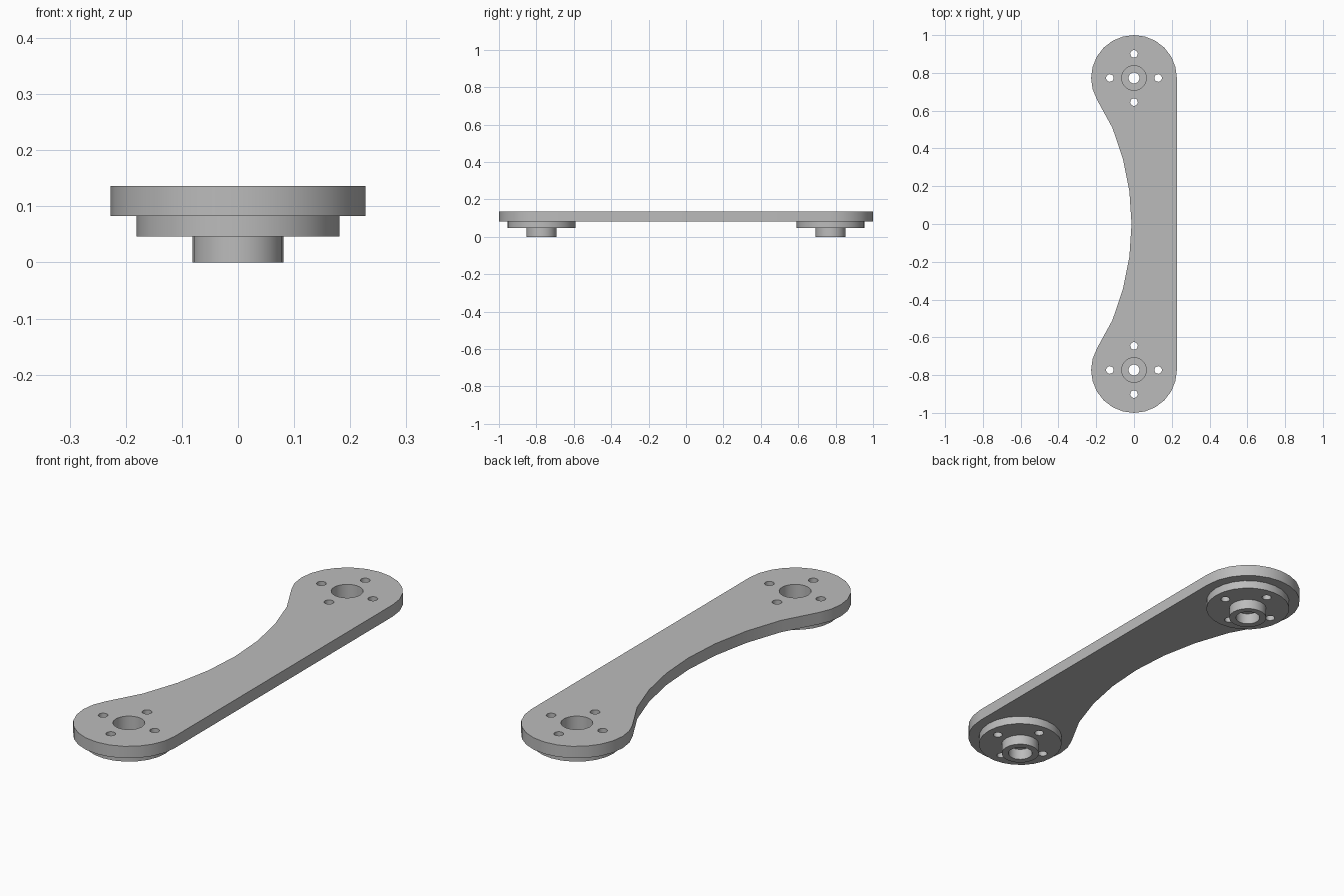
import bpy, bmesh
from math import sin, cos, pi, radians

if "Cube" in bpy.data.objects:
    bpy.data.objects.remove(bpy.data.objects["Cube"])

END_Y, END_R = 0.773, 0.227      # rounded ends of the plate
WAIST_X, WAIST_R = -1.343, 1.33  # centre and radius of the concave side

grey = bpy.data.materials.new("plain grey")
grey.diffuse_color = (0.5, 0.5, 0.5, 1)
grey.use_nodes = True
grey.node_tree.nodes["Principled BSDF"].inputs["Base Color"].default_value = grey.diffuse_color


def finish(name, bm):
    bmesh.ops.recalc_face_normals(bm, faces=bm.faces)
    me = bpy.data.meshes.new(name)
    bm.to_mesh(me)
    bm.free()
    me.materials.append(grey)
    ob = bpy.data.objects.new(name, me)
    bpy.context.collection.objects.link(ob)
    return ob


def prism(name, pts, z0, z1):
    bm = bmesh.new()
    face = bm.faces.new([bm.verts.new((x, y, z0)) for x, y in pts])
    ext = bmesh.ops.extrude_face_region(bm, geom=[face], use_keep_orig=True)
    top = [v for v in ext["geom"] if isinstance(v, bmesh.types.BMVert)]
    bmesh.ops.translate(bm, verts=top, vec=(0, 0, z1 - z0))
    return finish(name, bm)


def lathe(name, profile, cx, cy, sides=24):
    """Solid of revolution from (radius, z) pairs, capped at both ends."""
    bm = bmesh.new()
    rings = [[bm.verts.new((cx + r * cos(2 * pi * i / sides),
                            cy + r * sin(2 * pi * i / sides), z))
              for i in range(sides)] for r, z in profile]
    for a, b in zip(rings, rings[1:]):
        for i in range(sides):
            j = (i + 1) % sides
            bm.faces.new((a[i], a[j], b[j], b[i]))
    bm.faces.new(rings[0][::-1])
    bm.faces.new(rings[-1])
    return finish(name, bm)


def combine(target, other, operation):
    mod = target.modifiers.new(operation, 'BOOLEAN')
    mod.operation, mod.object, mod.solver = operation, other, 'EXACT'
    bpy.context.view_layer.objects.active = target
    bpy.ops.object.modifier_apply(modifier=mod.name)
    bpy.data.objects.remove(other)


# Plate outline: two round ends, straight right side, concave left side
end = [(END_R * cos(radians(a)), END_Y + END_R * sin(radians(a)))
       for a in range(0, 211, 15)]
waist = [(WAIST_X + WAIST_R * cos(radians(7.5 * k)), WAIST_R * sin(radians(7.5 * k)))
         for k in range(3, -4, -1)]
outline = end + waist + [(x, -y) for x, y in reversed(end)]
link = prism("link_plate", outline, 0.083, 0.136)

for y in (-END_Y, END_Y):
    # Stepped flange and boss below the plate
    hub = lathe("hub", [(0.081, 0), (0.081, 0.046), (0.181, 0.046), (0.181, 0.11)], 0, y)
    combine(link, hub, 'UNION')

    # Stepped bore: wide from above, narrow web, medium from below
    bore = lathe("bore_cutter", [(0.052, -0.1), (0.052, 0.05), (0.029, 0.05),
                                 (0.029, 0.066), (0.065, 0.066), (0.065, 0.2)], 0, y)
    combine(link, bore, 'DIFFERENCE')

    # Four bolt holes
    for k in range(4):
        hole = lathe("bolt_hole_cutter", [(0.02, -0.1), (0.02, 0.2)],
                     0.128 * cos(k * pi / 2), y + 0.128 * sin(k * pi / 2), 16)
        combine(link, hole, 'DIFFERENCE')

bpy.ops.object.select_all(action='DESELECT')
link.select_set(True)
bpy.context.view_layer.objects.active = link
bpy.ops.object.shade_smooth_by_angle(angle=radians(31))
